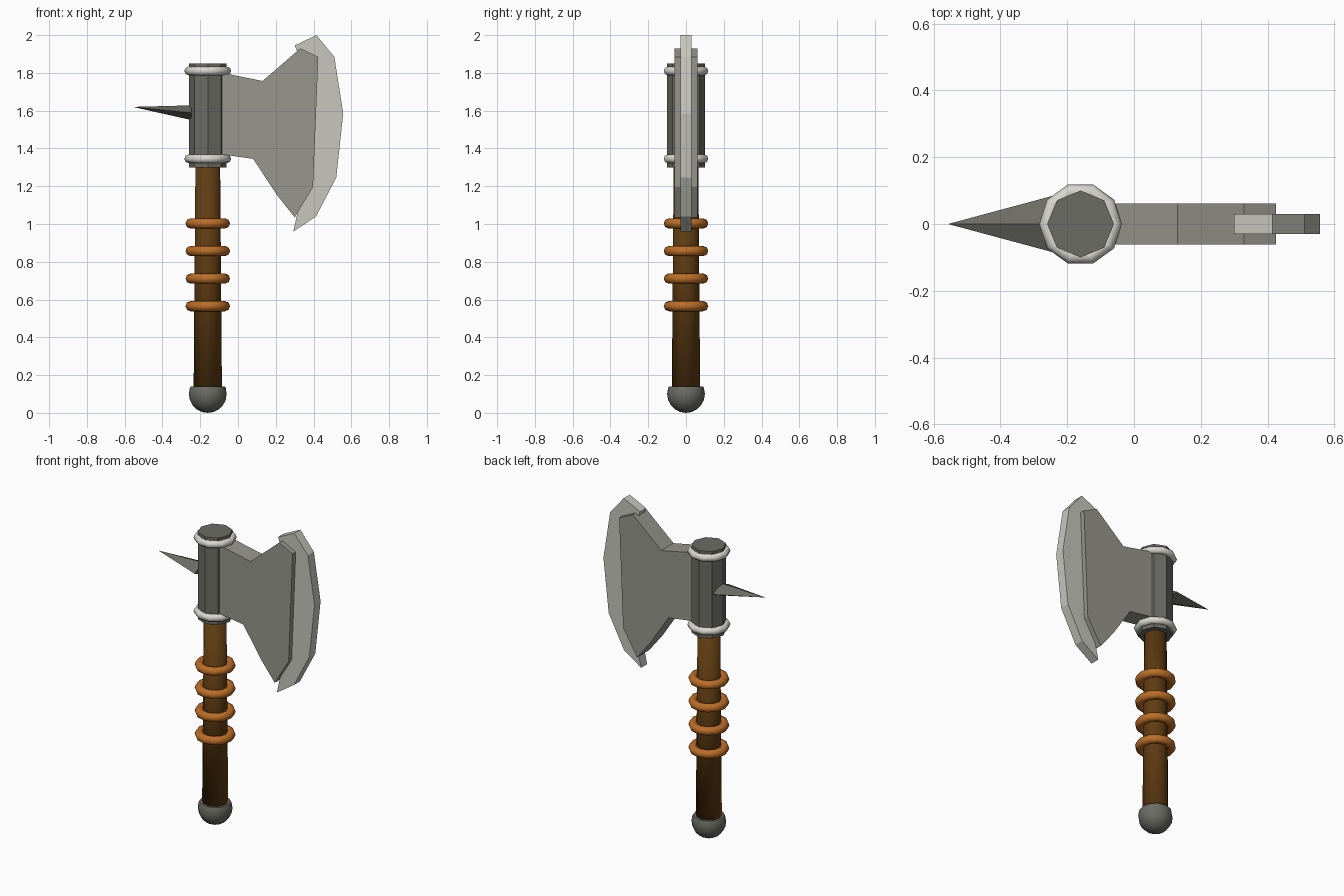
import bpy, bmesh, math
from mathutils import Vector

cube = bpy.data.objects.get("Cube")
if cube:
    bpy.data.objects.remove(cube, do_unlink=True)

AXIS_X = -0.16  # centre line of the handle


def material(name, rgb):
    m = bpy.data.materials.new(name)
    m.use_nodes = True
    m.diffuse_color = (*rgb, 1)
    m.node_tree.nodes["Principled BSDF"].inputs["Base Color"].default_value = (*rgb, 1)
    return m


dark_steel = material("dark steel", (0.15, 0.15, 0.13))
blade_steel = material("blade steel", (0.31, 0.31, 0.27))
edge_steel = material("sharpened steel", (0.57, 0.57, 0.51))
ring_steel = material("pale steel", (0.68, 0.67, 0.62))
wood = material("brown wood", (0.115, 0.045, 0.006))
leather = material("orange leather", (0.50, 0.155, 0.02))


def build(name, bm, mat, smooth=False):
    bmesh.ops.recalc_face_normals(bm, faces=bm.faces)
    for f in bm.faces:
        f.smooth = smooth
    me = bpy.data.meshes.new(name)
    bm.to_mesh(me)
    bm.free()
    me.materials.append(mat)
    ob = bpy.data.objects.new(name, me)
    bpy.context.collection.objects.link(ob)
    return ob


def column(name, mat, sides, r_low, r_high, z_low, z_high, smooth=False):
    """Upright tapered prism on the handle axis, first corner on +x."""
    bm = bmesh.new()
    loops = []
    for r, z in ((r_low, z_low), (r_high, z_high)):
        angles = [math.tau * i / sides for i in range(sides)]
        loops.append([bm.verts.new((AXIS_X + r * math.cos(a), r * math.sin(a), z)) for a in angles])
        bm.faces.new(loops[-1])
    for i in range(sides):
        j = (i + 1) % sides
        bm.faces.new((loops[0][i], loops[0][j], loops[1][j], loops[1][i]))
    return build(name, bm, mat, smooth)


def ring(name, mat, z, major, minor, segments):
    bpy.ops.mesh.primitive_torus_add(
        location=(AXIS_X, 0, z), major_radius=major, minor_radius=minor,
        major_segments=segments, minor_segments=8)
    ob = bpy.context.object
    ob.name = name
    ob.data.materials.append(mat)
    bpy.ops.object.shade_smooth()


def plate(name, mat, outline, half):
    """Flat plate from an (x, z) outline, thickened along y."""
    bm = bmesh.new()
    face = bm.faces.new([bm.verts.new((x, -half, z)) for x, z in outline])
    new = bmesh.ops.extrude_face_region(bm, geom=[face])["geom"]
    bmesh.ops.translate(bm, vec=(0, 2 * half, 0),
                        verts=[v for v in new if isinstance(v, bmesh.types.BMVert)])
    build(name, bm, mat)


# Handle and its head socket
column("handle", wood, 12, 0.075, 0.065, 0.12, 1.36, smooth=True)
column("head_socket", dark_steel, 8, 0.10, 0.10, 1.30, 1.85)

# Pommel: ball with a flat top
bm = bmesh.new()
bmesh.ops.create_uvsphere(bm, u_segments=12, v_segments=10, radius=0.10)
bmesh.ops.translate(bm, verts=bm.verts, vec=(AXIS_X, 0, 0.10))
cut = bmesh.ops.bisect_plane(bm, geom=bm.verts[:] + bm.edges[:] + bm.faces[:],
                             plane_co=Vector((0, 0, 0.14)), plane_no=Vector((0, 0, 1)),
                             clear_outer=True)
bmesh.ops.holes_fill(bm, edges=[e for e in bm.edges if e.is_boundary])
pommel = build("pommel", bm, dark_steel)
bpy.ops.object.select_all(action="DESELECT")
pommel.select_set(True)
bpy.context.view_layer.objects.active = pommel
bpy.ops.object.shade_smooth_by_angle(angle=math.radians(40))

# Rings around the socket and grip
for label, z in (("lower", 1.345), ("upper", 1.81)):
    ring(label + "_socket_ring", ring_steel, z, 0.101, 0.023, 10)
for i in range(4):
    ring(f"grip_ring_{i + 1}", leather, 0.565 + 0.146 * i, 0.091, 0.027, 12)

# Back spike: four-sided point
bm = bmesh.new()
tip = bm.verts.new((-0.557, 0, 1.62))
base = [bm.verts.new((-0.245, y, z))
        for y, z in ((0, 1.628), (0.084, 1.588), (0, 1.55), (-0.084, 1.588))]
bm.faces.new(base)
for i in range(4):
    bm.faces.new((tip, base[i], base[(i + 1) % 4]))
build("back_spike", bm, dark_steel)

# Blade body and thinner cutting edge
plate("blade_body", blade_steel, [
    (-0.13, 1.81), (0.13, 1.757), (0.33, 1.93), (0.425, 1.885), (0.397, 1.195),
    (0.30, 1.035), (0.205, 1.155), (0.08, 1.345), (-0.13, 1.375)], 0.061)
plate("cutting_edge", edge_steel, [
    (0.30, 1.945), (0.415, 2.0), (0.51, 1.885), (0.557, 1.585), (0.52, 1.245),
    (0.413, 1.04), (0.293, 0.96), (0.315, 1.06), (0.36, 1.20), (0.38, 1.85),
    (0.315, 1.91)], 0.03)
